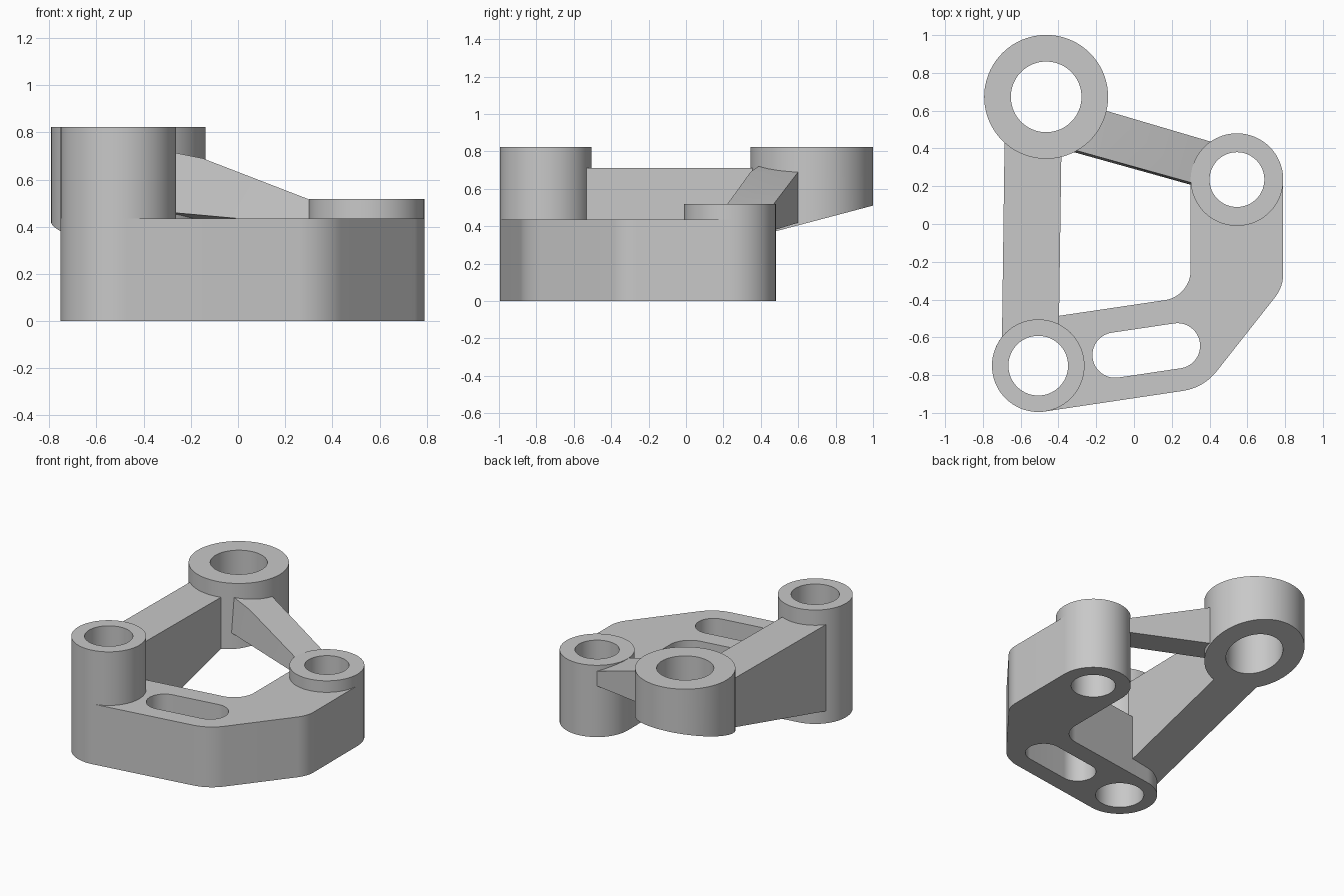
import bpy, bmesh, math
from mathutils import Vector

if "Cube" in bpy.data.objects:
    bpy.data.objects.remove(bpy.data.objects["Cube"], do_unlink=True)

GREY = (0.58, 0.58, 0.58, 1)
grey = bpy.data.materials.new("cast grey")
grey.use_nodes = True
grey.diffuse_color = GREY
grey.node_tree.nodes["Principled BSDF"].inputs["Base Color"].default_value = GREY

REAR, FRONT, SIDE = Vector((-0.465, 0.673)), Vector((-0.507, -0.75)), Vector((0.545, 0.235))
PLATE_TOP = 0.435
BOSS_R = 0.245
TILT = 8.4


def slope(y):
    """Height of the slanted underside shared by the rear boss and the rail."""
    return 0.51 + 0.264 * (y - 1)


def finish(name, bm):
    bmesh.ops.recalc_face_normals(bm, faces=bm.faces)
    mesh = bpy.data.meshes.new(name)
    bm.to_mesh(mesh)
    bm.free()
    mesh.materials.append(grey)
    obj = bpy.data.objects.new(name, mesh)
    bpy.context.collection.objects.link(obj)
    bpy.context.view_layer.objects.active = obj
    obj.select_set(True)


def prism(name, loops, low, high):
    """Upright prism from an outline and its holes; low and high are functions of y."""
    bm = bmesh.new()
    caps = ([], [])
    for loop in loops:
        rings = [[bm.verts.new((p.x, p.y, h(p.y))) for p in loop] for h in (low, high)]
        for i in range(len(loop)):
            (a, b), (c, d) = ((ring[i - 1], ring[i]) for ring in rings)
            bm.faces.new((a, b, d, c))
            caps[0].append(bm.edges.get((a, b)))
            caps[1].append(bm.edges.get((c, d)))
    for edges in caps:
        bmesh.ops.triangle_fill(bm, use_beauty=True, edges=edges, normal=(0, 0, 1))
    finish(name, bm)


def arc(centre, radius, start, end, steps):
    angles = [math.radians(start + (end - start) * i / steps) for i in range(steps + 1)]
    return [centre + radius * Vector((math.cos(a), math.sin(a))) for a in angles]


def circle(centre, radius):
    return arc(centre, radius, 0, 360, 96)[:-1]


def fillet(before, corner, after, radius):
    """Points of a rounded corner."""
    u, v = (before - corner).normalized(), (after - corner).normalized()
    half = u.angle(v) / 2
    centre = corner + (u + v).normalized() * radius / math.sin(half)
    a, b = (corner + d * radius / math.tan(half) - centre for d in (u, v))
    turn = math.atan2(a.x * b.y - a.y * b.x, a.dot(b))
    first = math.degrees(math.atan2(a.y, a.x))
    return arc(centre, radius, first, first + math.degrees(turn), 16)


def level(z):
    return lambda y: z


rear_bore, front_bore, side_bore = circle(REAR, 0.187), circle(FRONT, 0.158), circle(SIDE, 0.145)

# Base plate: wraps the front and side bosses, with three rounded corners and a slot
head = arc(FRONT, BOSS_R, 90 + TILT, 270 + TILT, 48)
tail = arc(SIDE, BOSS_R, 0, 180, 48)
outer, right, inner = Vector((0.369, -0.867)), Vector((0.79, -0.333)), Vector((0.30, -0.383))
outline = (head + fillet(head[-1], outer, right, 0.28) + fillet(outer, right, tail[0], 0.2)
           + tail + fillet(tail[-1], inner, head[0], 0.16))
slot = (arc(Vector((0.23, -0.645)), 0.12, TILT - 90, TILT + 90, 32)
        + arc(Vector((-0.10, -0.694)), 0.12, TILT + 90, TILT + 270, 32))
prism("base_plate", [outline, front_bore, side_bore, slot], level(0), level(PLATE_TOP))

# Three bored bosses
prism("rear_boss", [circle(REAR, 0.328), rear_bore], slope, level(0.822))
prism("front_boss", [circle(FRONT, BOSS_R), front_bore], level(PLATE_TOP), level(0.822))
prism("side_boss", [circle(SIDE, BOSS_R), side_bore], level(PLATE_TOP), level(0.518))

# Rail between the rear and front bosses, its curved ends sunk into their walls
rail = arc(REAR, 0.25, 209, 289, 16) + arc(FRONT, 0.20, 57, 165, 16)
prism("rail", [rail], slope, level(0.712))


# Tapered arm dropping from the rear boss to the side boss
def arm_top(x):
    return 0.69 - (0.2 if x < -0.15 else 0.386) * (x + 0.15)


def arm_under(x):
    return 0.405 - 0.09 * x


bm = bmesh.new()
sections = []
for xb, xf in ((-0.268, -0.338), (-0.15, -0.15), (0.42, 0.354)):
    back = 0.60 - 0.295 * (xb + 0.15)
    front = 0.39 - 0.279 * (xf + 0.31)
    corners = ((xb, back, arm_top(xb)), (xf, front, arm_top(xf)),
               (xf, front - 0.012, arm_under(xf) + 0.03), (xb, back, arm_under(xb)))
    sections.append([bm.verts.new(c) for c in corners])
for s, t in zip(sections, sections[1:]):
    for i in range(4):
        bm.faces.new((s[i - 1], s[i], t[i], t[i - 1]))
bm.faces.new(sections[0])
bm.faces.new(sections[-1])
finish("arm", bm)

bpy.ops.object.shade_smooth_by_angle(angle=math.radians(25))
